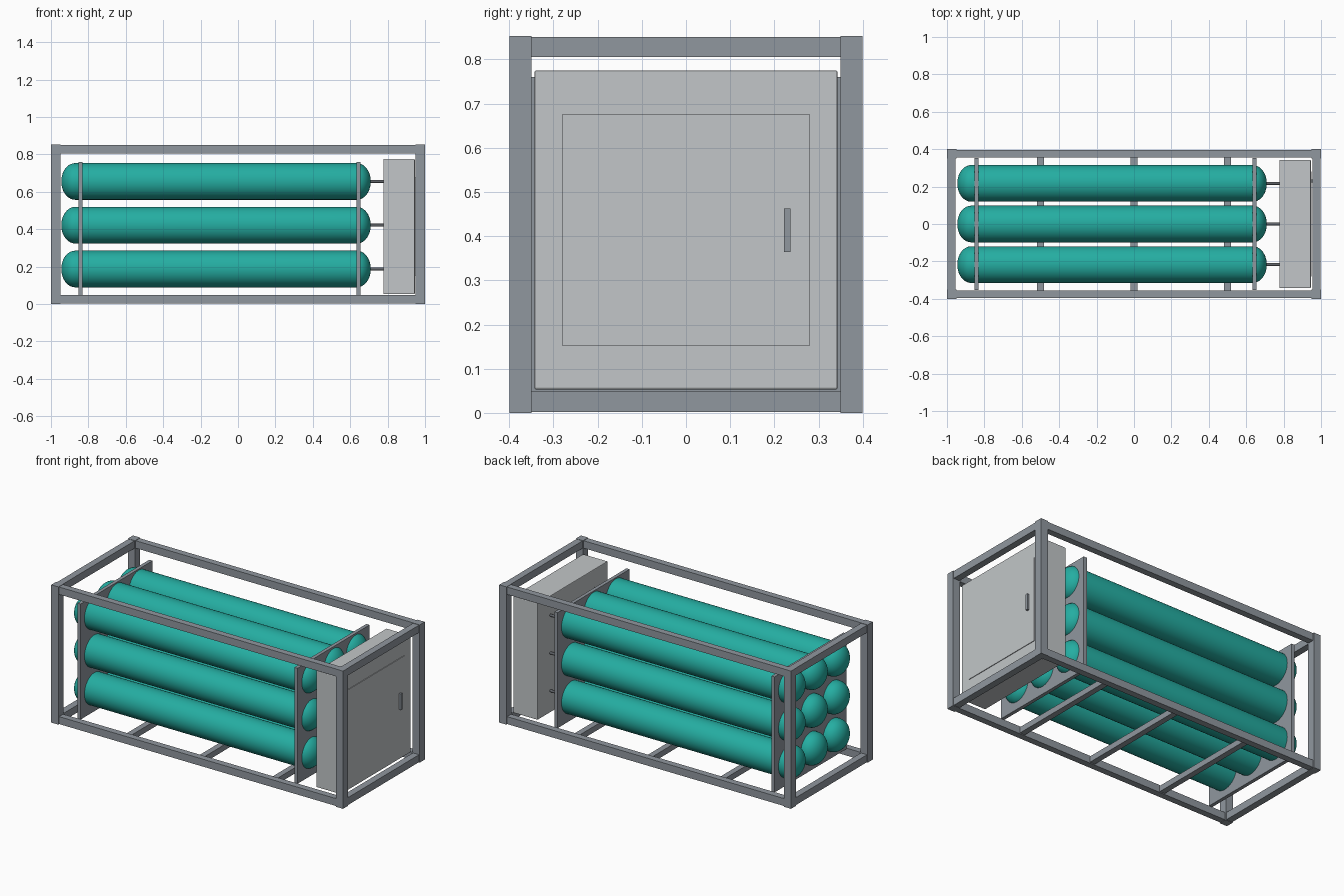
import bpy, bmesh, math
from mathutils import Matrix

if "Cube" in bpy.data.objects:
    bpy.data.objects.remove(bpy.data.objects["Cube"])


def material(name, rgb):
    m = bpy.data.materials.new(name)
    m.diffuse_color = (*rgb, 1)
    m.use_nodes = True
    m.node_tree.nodes["Principled BSDF"].inputs["Base Color"].default_value = m.diffuse_color
    return m


STEEL = material("frame_grey", (0.28, 0.31, 0.345))
TEAL = material("tank_teal", (0.018, 0.42, 0.36))
PALE = material("cabinet_pale_grey", (0.54, 0.565, 0.58))
DARK = material("pipe_dark_grey", (0.12, 0.13, 0.145))


def finish(name, bm, mat):
    bmesh.ops.recalc_face_normals(bm, faces=bm.faces)
    me = bpy.data.meshes.new(name)
    bm.to_mesh(me)
    bm.free()
    me.materials.append(mat)
    ob = bpy.data.objects.new(name, me)
    bpy.context.collection.objects.link(ob)
    return ob


def box(name, lo, hi, mat, bevel=0.0):
    bm = bmesh.new()
    size = [b - a for a, b in zip(lo, hi)]
    mid = [(a + b) / 2 for a, b in zip(lo, hi)]
    bmesh.ops.create_cube(bm, size=1, matrix=Matrix.Translation(mid) @ Matrix.Diagonal((*size, 1)))
    ob = finish(name, bm, mat)
    if bevel:
        mod = ob.modifiers.new("edge", 'BEVEL')
        mod.width, mod.segments = bevel, 2
    return ob


def lathe(name, profile, y, z, mat, sides):
    """Spin (x, radius) points around a line along x."""
    bm = bmesh.new()
    vs = [bm.verts.new((x, r, 0)) for x, r in profile]
    es = [bm.edges.new(p) for p in zip(vs, vs[1:])]
    bmesh.ops.spin(bm, geom=vs + es, cent=(0, 0, 0), axis=(1, 0, 0),
                   angle=math.tau, steps=sides, use_duplicate=False)
    bmesh.ops.remove_doubles(bm, verts=bm.verts, dist=1e-5)
    ob = finish(name, bm, mat)
    ob.location = (0, y, z)
    bpy.ops.object.select_all(action='DESELECT')
    ob.select_set(True)
    bpy.context.view_layer.objects.active = ob
    bpy.ops.object.shade_smooth_by_angle(angle=math.radians(35))
    return ob


H = 0.853
# Frame: four posts, then long and end rails at bottom and top
for sx in (-1, 1):
    for sy in (-1, 1):
        cx, cy = sx * 0.975, sy * 0.375
        box("corner_post", (cx - .025, cy - .025, 0), (cx + .025, cy + .025, H), STEEL)
for level, z0 in (("bottom", 0.002), ("top", H - 0.048)):
    z1 = z0 + 0.046
    for s in (-1, 1):
        c = s * 0.375
        box(level + "_long_rail", (-.96, c - .02, z0), (.96, c + .02, z1), STEEL)
        c = s * 0.975
        box(level + "_end_rail", (c - .021, -.36, z0), (c + .021, .36, z1), STEEL)

# Floor cross members
for x in (-0.5, 0, 0.5):
    box("floor_cross_member", (x - .018, -.36, .007), (x + .018, .36, .043), STEEL)

# Tank support plates
for x in (-0.843, 0.644):
    box("tank_support_plate", (x - .011, -.352, .045), (x + .011, .352, .76), STEEL)

# Three by three bank of domed tanks, each with an outlet pipe
R, DOME, X0, X1 = 0.098, 0.075, -0.945, 0.71
arc = [math.pi / 2 * i / 10 for i in range(11)]
left = [(X0 + DOME * (1 - math.cos(a)), R * math.sin(a)) for a in arc]
right = [(X1 - DOME * (1 - math.cos(a)), R * math.sin(a)) for a in reversed(arc)]
for y in (-0.217, 0, 0.217):
    for z in (0.187, 0.421, 0.655):
        lathe("gas_tank", left + right, y, z, TEAL, 40)
        lathe("outlet_pipe", [(.69, 0), (.69, .008), (.79, .008), (.79, 0)], y, z, DARK, 16)

# Control cabinet with door and handle
box("control_cabinet", (.777, -.343, .053), (.945, .343, .775), PALE, 0.004)
box("cabinet_door", (.94, -.28, .151), (.949, .28, .677), PALE)
box("door_handle", (.945, .222, .364), (.962, .237, .463), STEEL)
